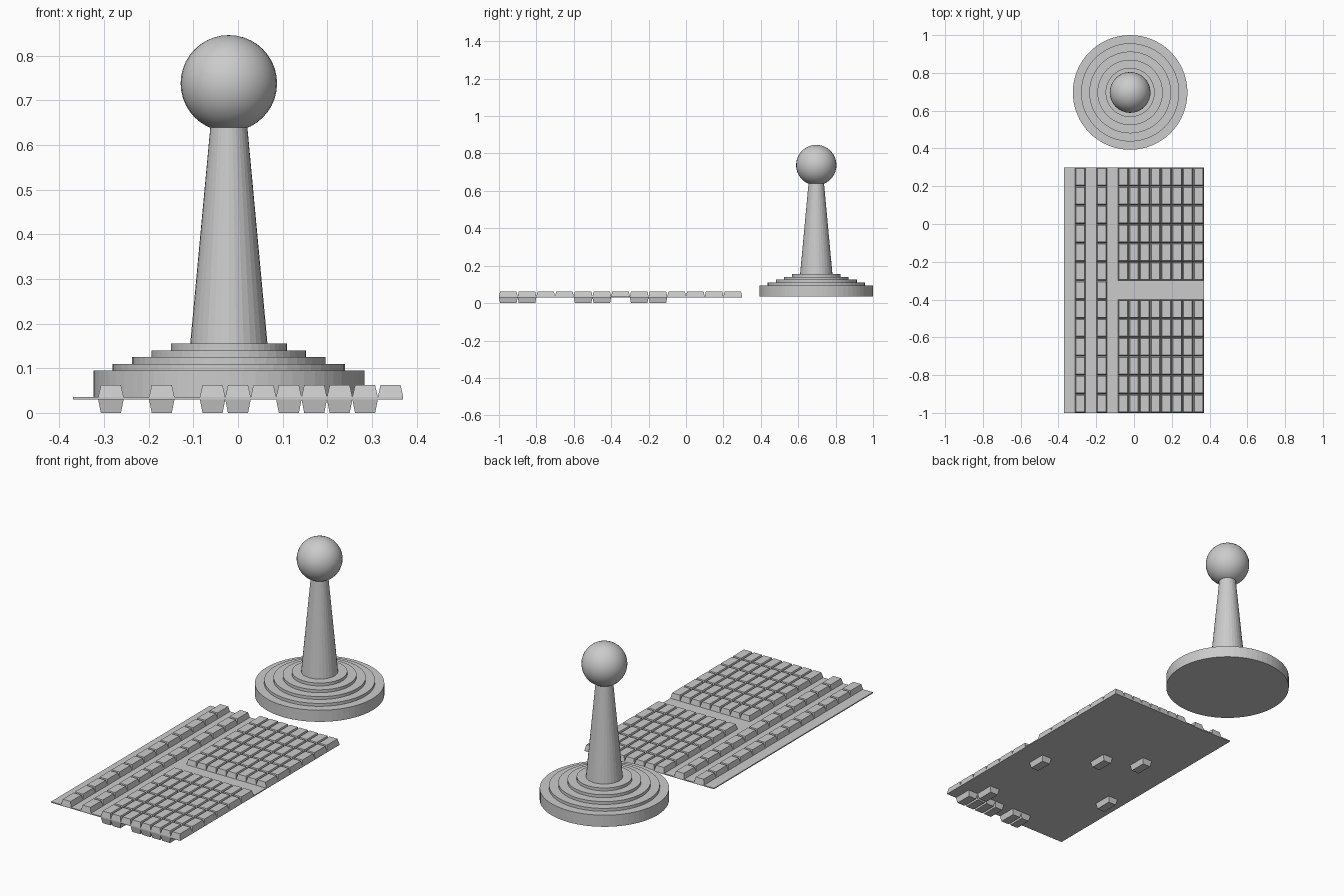
import bpy, bmesh, math

if "Cube" in bpy.data.objects:
    bpy.data.objects.remove(bpy.data.objects["Cube"])

grey = bpy.data.materials.new("plain_grey")
grey.diffuse_color = (0.6, 0.6, 0.6, 1)
grey.use_nodes = True
grey.node_tree.nodes["Principled BSDF"].inputs["Base Color"].default_value = grey.diffuse_color

COLS, ROWS = 13, 13
X0, Y0 = -0.37, -1.0
CW, RH = 0.74 / COLS, 1.3 / ROWS
PLATE_LOW, PLATE_TOP = 0.03, 0.0355
CX, CY = -0.0205, 0.6965


def finish(name, bm):
    bmesh.ops.recalc_face_normals(bm, faces=bm.faces)
    mesh = bpy.data.meshes.new(name)
    bm.to_mesh(mesh)
    bm.free()
    mesh.materials.append(grey)
    obj = bpy.data.objects.new(name, mesh)
    bpy.context.collection.objects.link(obj)
    return obj


def add_block(bm, x, y, w, d, z_wide, z_narrow, inset=0.0):
    """Box that tapers by inset on every side from z_wide to z_narrow."""
    def ring(z, i):
        pts = ((x + i, y + i), (x + w - i, y + i), (x + w - i, y + d - i), (x + i, y + d - i))
        return [bm.verts.new((px, py, z)) for px, py in pts]
    a, b = ring(z_wide, 0), ring(z_narrow, inset)
    bm.faces.new(a)
    bm.faces.new(b)
    for k in range(4):
        n = (k + 1) % 4
        bm.faces.new((a[k], a[n], b[n], b[k]))


def blocks(name, cells, z_wide, z_narrow):
    bm = bmesh.new()
    for c, r in cells:
        add_block(bm, X0 + c * CW, Y0 + r * RH, CW, RH, z_wide, z_narrow, 0.006)
    return finish(name, bm)


def disc(name, r_low, r_high, z_low, z_high, sides=32):
    bm = bmesh.new()
    bmesh.ops.create_cone(bm, cap_ends=True, segments=sides, radius1=r_low,
                          radius2=r_high, depth=z_high - z_low)
    bmesh.ops.translate(bm, verts=bm.verts, vec=(CX, CY, (z_low + z_high) / 2))
    return finish(name, bm)


# Thin base plate
bm = bmesh.new()
add_block(bm, X0, Y0, COLS * CW, ROWS * RH, PLATE_LOW, PLATE_TOP)
finish("plate", bm)

# Raised studs: two long rows, and a wide field split by one empty row
blocks("row_studs", [(c, r) for c in (1, 3) for r in range(ROWS)], PLATE_TOP, 0.0625)
blocks("field_studs", [(c, r) for c in range(5, COLS) for r in range(ROWS) if r != 6],
       PLATE_TOP, 0.0625)

# Studs under the plate
under = [(c, 0) for c in (5, 6, 8, 9, 10, 11)] + [(10, 1), (1, 4), (10, 5), (6, 7), (3, 8)]
blocks("under_studs", under, PLATE_LOW, 0.0)

# Stepped round foot
z = 0.035
for i, (r, top) in enumerate(((0.3035, 0.095), (0.26, 0.11), (0.2165, 0.125),
                              (0.173, 0.14), (0.13, 0.155))):
    disc(f"foot_step_{i + 1}", r, r, z, top, 64 if i == 0 else 48)
    z = top

# Tapered shaft
disc("shaft", 0.0865, 0.041, 0.155, 0.645)

# Ball on top
bm = bmesh.new()
bmesh.ops.create_uvsphere(bm, u_segments=32, v_segments=20, radius=0.108)
bmesh.ops.translate(bm, verts=bm.verts, vec=(CX, CY, 0.738))
for f in bm.faces:
    f.smooth = True
finish("ball", bm)
